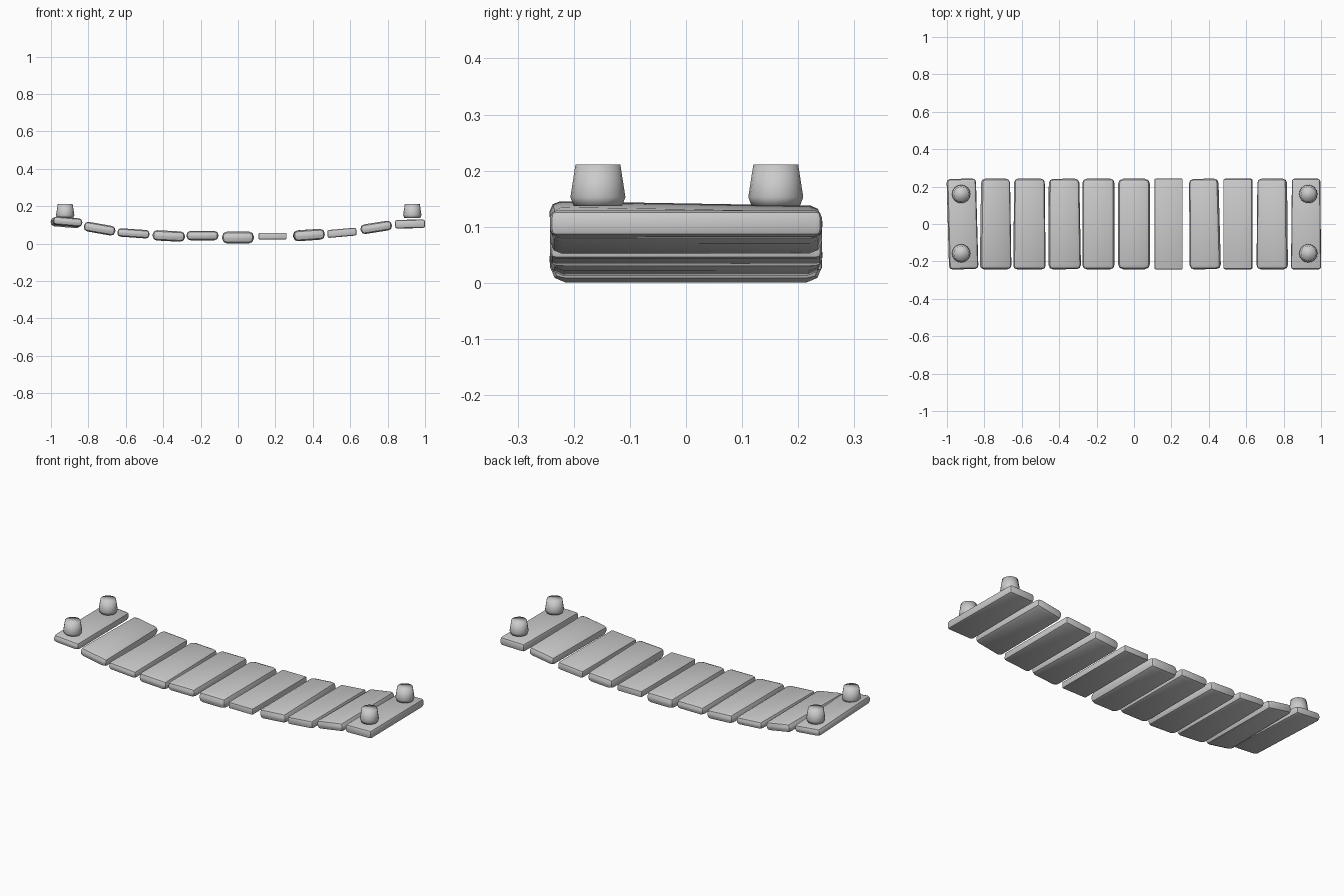
import bpy
import bmesh
from math import radians, tau
from mathutils import Matrix, Vector

cube = bpy.data.objects.get("Cube")
if cube:
    bpy.data.objects.remove(cube, do_unlink=True)


def make_material(name, value):
    mat = bpy.data.materials.new(name)
    mat.use_nodes = True
    color = (value, value, value, 1)
    mat.diffuse_color = color
    mat.node_tree.nodes["Principled BSDF"].inputs["Base Color"].default_value = color
    return mat


grey = make_material("plain grey", 0.6)
LENGTH = 0.484


def add_object(name, bm, sharp_angle):
    bmesh.ops.recalc_face_normals(bm, faces=bm.faces)
    mesh = bpy.data.meshes.new(name)
    bm.to_mesh(mesh)
    bm.free()
    mesh.materials.append(grey)
    obj = bpy.data.objects.new(name, mesh)
    bpy.context.collection.objects.link(obj)
    bpy.ops.object.select_all(action="DESELECT")
    obj.select_set(True)
    bpy.context.view_layer.objects.active = obj
    bpy.ops.object.shade_smooth_by_angle(angle=radians(sharp_angle))
    return obj


def add_plank(name, x, z, width, thick, tilt, pitch, yaw, flare, bevel):
    """Worn board: flare widens the front end, pitch lifts it."""
    bm = bmesh.new()
    bmesh.ops.create_cube(bm, size=1)
    for v in bm.verts:
        end_width = width - flare * v.co.y
        v.co = Vector((v.co.x * end_width, v.co.y * LENGTH, v.co.z * thick))
    bmesh.ops.bevel(bm, geom=bm.edges[:], offset=min(bevel, thick * 0.42),
                    segments=2, profile=0.5, affect="EDGES")
    turn = (Matrix.Rotation(radians(yaw), 4, "Z")
            @ Matrix.Rotation(radians(tilt), 4, "Y")
            @ Matrix.Rotation(radians(pitch), 4, "X"))
    bm.transform(Matrix.Translation((x, 0, z)) @ turn)
    add_object(name, bm, 40)


def add_peg(name, x, y):
    """Tapered post stub, turned from a short profile."""
    profile = [(0.043, 0.137), (0.049, 0.153), (0.04, 0.211)]
    sides = 16
    bm = bmesh.new()
    rings = []
    for radius, z in profile:
        ring = [bm.verts.new((x + radius * c.x, y + radius * c.y, z))
                for c in (Matrix.Rotation(tau * i / sides, 3, "Z") @ Vector((1, 0, 0))
                          for i in range(sides))]
        rings.append(ring)
    for low, high in zip(rings, rings[1:]):
        for i in range(sides):
            j = (i + 1) % sides
            bm.faces.new((low[i], low[j], high[j], high[i]))
    bm.faces.new(rings[0][::-1])
    bm.faces.new(rings[-1])
    add_object(name, bm, 100)


# Sagging walkway: x, z, width, thickness, tilt, pitch, yaw, flare, bevel
planks = [
    (-.917, .114, .157, .045, 5, -1, 1.5, 0, .02),
    (-.74, .08, .163, .052, 10, 0, 0, .015, .025),
    (-.559, .055, .168, .045, 4, 0, 0, .01, .02),
    (-.372, .041, .168, .055, 3, 0, .5, .01, .024),
    (-.19, .043, .17, .05, 0, 0, 0, 0, .022),
    (0, .033, .17, .064, 0, 0, 0, 0, .027),
    (.185, .04, .15, .034, 0, 0, 0, 0, .004),
    (.377, .046, .162, .058, -4, 0, 1, .01, .024),
    (.556, .058, .156, .042, -5, 0, 0, 0, .01),
    (.739, .087, .164, .052, -9, 0, 0, .01, .024),
    (.92, .105, .156, .046, -1, 0, 0, .01, .012),
]
for number, plank in enumerate(planks, 1):
    add_plank(f"plank_{number}", *plank)

# Rope posts at the four corners
for side, x in (("right", -0.924), ("left", 0.932)):
    for end, y in (("front", -0.157), ("back", 0.16)):
        add_peg(f"{end}_{side}_post", x, y)
